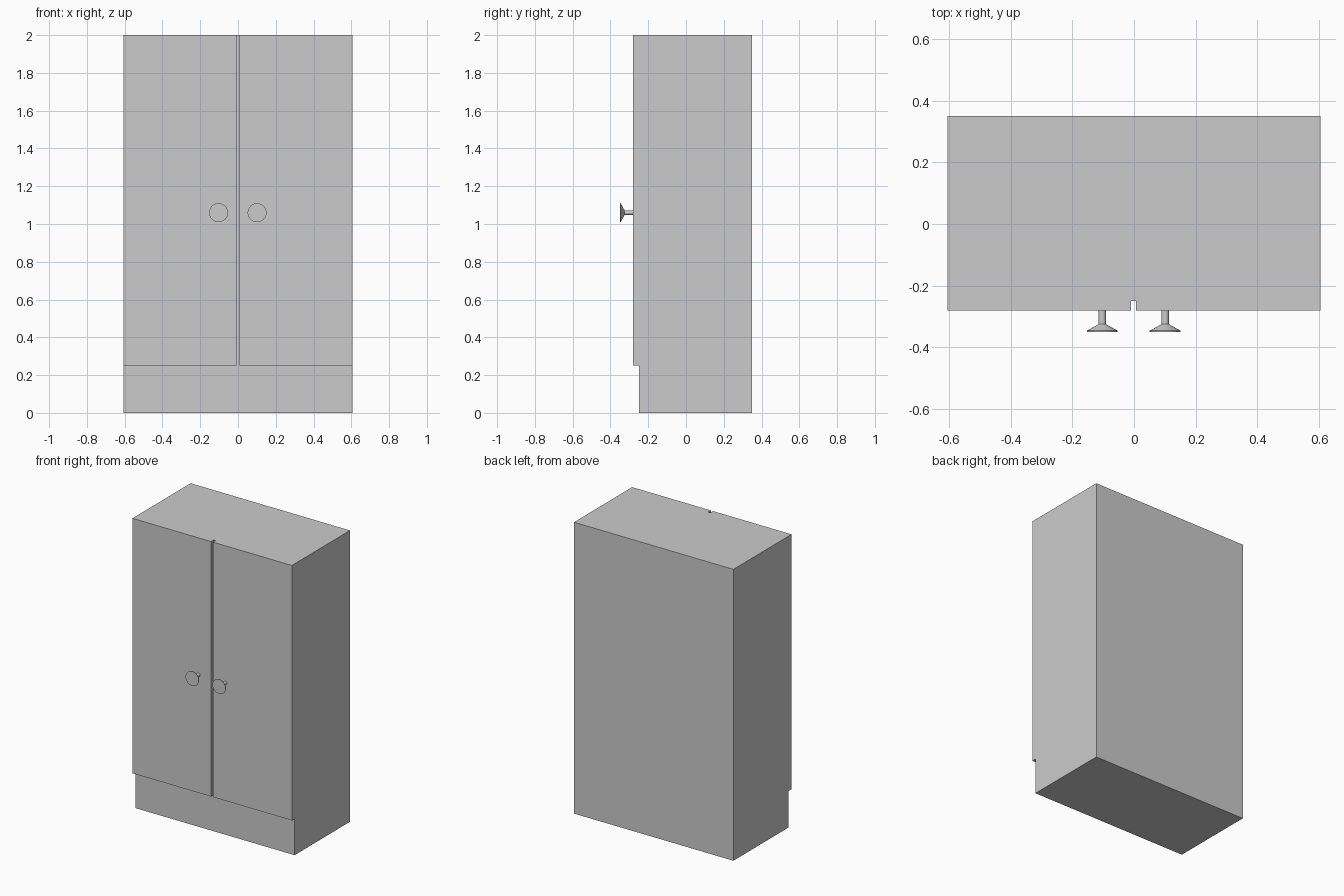
import bpy, bmesh, math
from mathutils import Matrix, Vector

if "Cube" in bpy.data.objects:
    bpy.data.objects.remove(bpy.data.objects["Cube"])


def make_object(name, bm):
    bmesh.ops.recalc_face_normals(bm, faces=bm.faces)
    mesh = bpy.data.meshes.new(name)
    bm.to_mesh(mesh)
    bm.free()
    obj = bpy.data.objects.new(name, mesh)
    bpy.context.collection.objects.link(obj)
    return obj


def box(name, lo, hi):
    lo, hi = Vector(lo), Vector(hi)
    bm = bmesh.new()
    bmesh.ops.create_cube(bm, size=1, matrix=Matrix.Translation((lo + hi) / 2)
                          @ Matrix.Diagonal((*(hi - lo), 1)))
    return make_object(name, bm)


def knob(name, x, z, sides=32):
    # Lathed profile (radius, y): stem, flared cone, thin rim
    profile = [(0.012, -0.28), (0.012, -0.325), (0.05, -0.346), (0.05, -0.35)]
    bm = bmesh.new()
    rings = []
    for r, y in profile:
        rings.append([bm.verts.new((x + r * math.cos(a), y, z + r * math.sin(a)))
                      for a in (2 * math.pi * i / sides for i in range(sides))])
    for a, b in zip(rings, rings[1:]):
        for i in range(sides):
            j = (i + 1) % sides
            bm.faces.new((a[i], a[j], b[j], b[i]))
    bm.faces.new(rings[0])
    bm.faces.new(rings[-1])
    obj = make_object(name, bm)
    bpy.ops.object.select_all(action='DESELECT')
    obj.select_set(True)
    bpy.context.view_layer.objects.active = obj
    bpy.ops.object.shade_smooth_by_angle(angle=math.radians(30))
    return obj


W = 0.605

# Cabinet carcass with plinth
box("cabinet_body", (-W, -0.25, 0), (W, 0.35, 2))

# Doors with a narrow gap between them
box("left_door", (-W, -0.28, 0.25), (-0.009, -0.25, 2))
box("right_door", (0.007, -0.28, 0.25), (W, -0.25, 2))

# Door knobs
for side, x in (("left", -0.103), ("right", 0.101)):
    knob(side + "_knob", x, 1.06)
